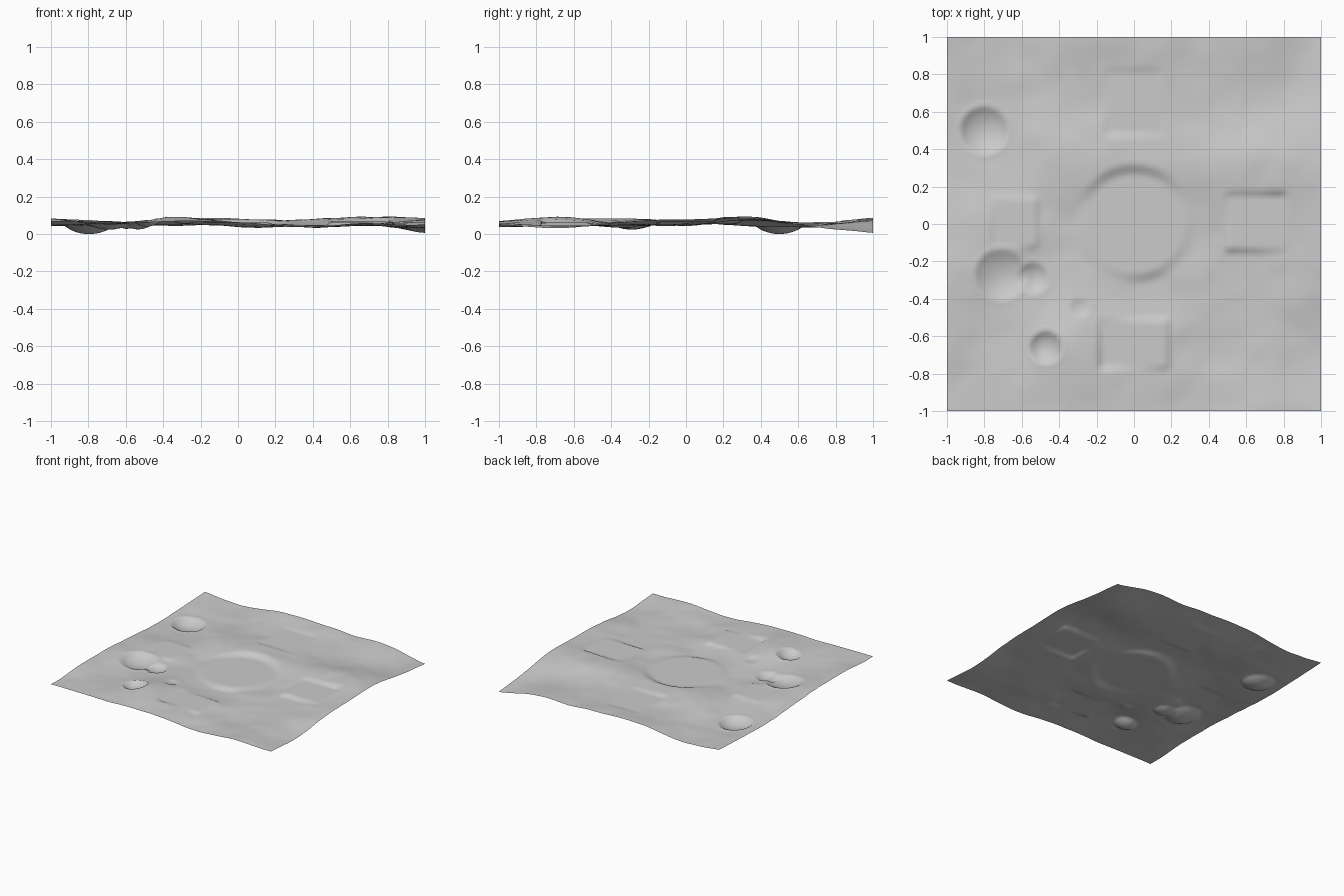
import bpy, bmesh, math
from mathutils import Vector, noise

cube = bpy.data.objects.get("Cube")
if cube:
    bpy.data.objects.remove(cube, do_unlink=True)

CELLS = 110

# Broad hills in hundredths: rows run front to back, columns run from -x to +x
HILLS = [
    [7, 7.5, 7.5, 7, 4.5, 6.5, 5.5],
    [8.5, 6, 9.5, 7, 4.5, 5, 4],
    [9, 6, 6, 4.5, 5, 5.5, 7.5],
    [7.5, 7.5, 5, 6, 6, 7, 8.5],
    [5, 5, 8, 8.5, 8, 10, 9.5],
    [5.5, 4, 6, 7, 6, 5.5, 4.5],
    [7, 4.5, 8.5, 9, 7.5, 7.5, 1.6],
]

# Bowls: x, y, radius, depth
CRATERS = [
    (-.8, .5, .13, .035),
    (-.71, -.27, .14, .028),
    (-.54, -.29, .085, .025),
    (-.47, -.66, .09, .035),
    (-.29, -.45, .055, .01),
]

# Levelled building plots: centre x, y, half width, half depth, height
PLOTS = [
    (.65, .01, .14, .13, .073),
    (-.64, .01, .1, .11, .072),
    (0, .65, .13, .15, .07),
    (0, -.64, .16, .11, .068),
]


def smooth(t):
    t = min(max(t, 0), 1)
    return t * t * (3 - 2 * t)


def spline(values, t):
    """Catmull-Rom curve through evenly spaced values, t from -1 to 1."""
    last = len(values) - 1
    u = (t + 1) / 2 * last
    i = min(int(u), last - 1)
    u -= i
    a, b, c, d = (values[min(max(i + k, 0), last)] for k in (-1, 0, 1, 2))
    return b + u / 2 * (c - a + u * (2*a - 5*b + 4*c - d + u * (3*(b - c) + d - a)))


def height(x, y):
    z = spline([spline(row, x) for row in HILLS], y) / 100
    # Rolling roughness
    z += .006 * noise.noise(Vector((x * 4 + y, y * 5 - x, .5)))
    z += .003 * noise.noise(Vector((x * 9, y * 9, 3.5)))
    # Craters with a slight raised rim
    for cx, cy, radius, depth in CRATERS:
        d = math.hypot(x - cx, y - cy) / radius
        if d < 1:
            z -= depth * (1 - d * d)
        z += depth * .12 * math.exp(-((d - 1) / .15) ** 2)
    # Rectangular plots blend steeply into the ground
    for cx, cy, w, h, level in PLOTS:
        gap = math.hypot(max(abs(x - cx) - w, 0), max(abs(y - cy) - h, 0))
        z += (level - z) * (1 - smooth(gap / .045))
    # Round central plaza
    z += (.06 - z) * (1 - smooth((math.hypot(x, y) - .255) / .075))
    return z


# Ground sheet
bm = bmesh.new()
bmesh.ops.create_grid(bm, x_segments=CELLS, y_segments=CELLS, size=1)
for v in bm.verts:
    v.co.z = height(v.co.x, v.co.y)
low = min(v.co.z for v in bm.verts)
for v in bm.verts:
    v.co.z -= low
for f in bm.faces:
    f.smooth = True
mesh = bpy.data.meshes.new("terrain")
bm.to_mesh(mesh)
bm.free()
terrain = bpy.data.objects.new("terrain", mesh)
bpy.context.collection.objects.link(terrain)

# Plain grey ground
grey = bpy.data.materials.new("ground_grey")
grey.use_nodes = True
colour = (.6, .6, .6, 1)
grey.diffuse_color = colour
grey.node_tree.nodes["Principled BSDF"].inputs["Base Color"].default_value = colour
mesh.materials.append(grey)
